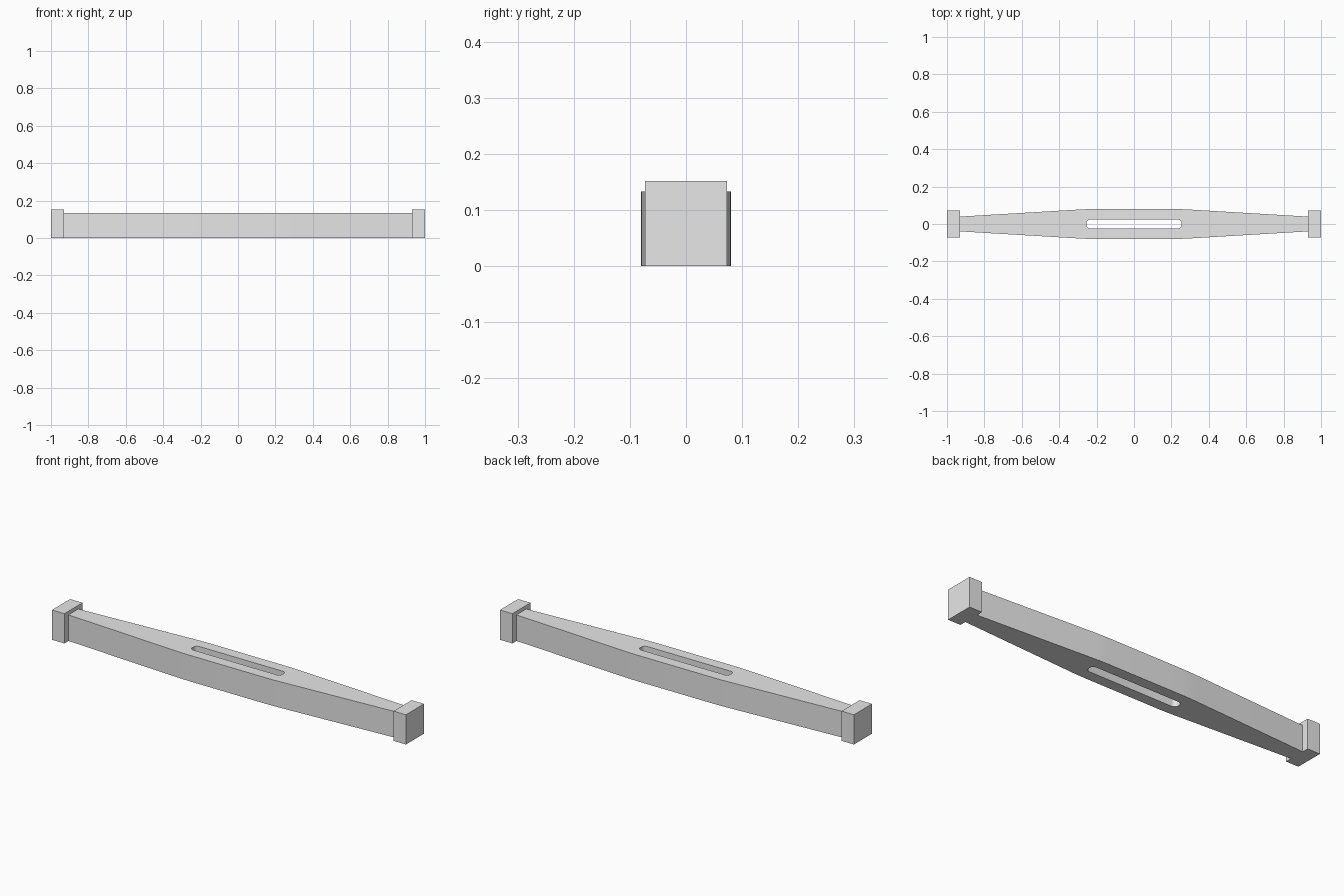
import bpy, bmesh, math

cube = bpy.data.objects.get("Cube")
if cube:
    bpy.data.objects.remove(cube, do_unlink=True)

grey = bpy.data.materials.new("plain_grey")
grey.use_nodes = True
colour = (0.8, 0.8, 0.8, 1)
grey.diffuse_color = colour
grey.node_tree.nodes["Principled BSDF"].inputs["Base Color"].default_value = colour


def prism(name, outline, bottom, top):
    """Extrude a counter-clockwise plan outline from bottom to top."""
    bm = bmesh.new()
    face = bm.faces.new([bm.verts.new((x, y, bottom)) for x, y in outline])
    ext = bmesh.ops.extrude_face_region(bm, geom=[face])
    verts = [v for v in ext["geom"] if isinstance(v, bmesh.types.BMVert)]
    bmesh.ops.translate(bm, verts=verts, vec=(0, 0, top - bottom))
    bmesh.ops.recalc_face_normals(bm, faces=bm.faces)
    mesh = bpy.data.meshes.new(name)
    bm.to_mesh(mesh)
    bm.free()
    mesh.materials.append(grey)
    obj = bpy.data.objects.new(name, mesh)
    bpy.context.collection.objects.link(obj)
    return obj


def rounded_rect(half_x, half_y, radius, steps=6):
    points = []
    for corner, (sx, sy) in enumerate([(1, 1), (-1, 1), (-1, -1), (1, -1)]):
        for i in range(steps + 1):
            a = (corner + i / steps) * math.pi / 2
            points.append((sx * (half_x - radius) + radius * math.cos(a),
                           sy * (half_y - radius) + radius * math.sin(a)))
    return points


# Tapered bar, widest in the middle with a softened bend
quarter = [(0.94, 0.039), (0.29, 0.0775), (0.25, 0.0793), (0.21, 0.08)]
half = quarter + [(-x, y) for x, y in reversed(quarter)]
bar = prism("tapered_bar", half + [(-x, -y) for x, y in half], 0, 0.133)

# Rounded slot through the middle of the bar
cutter = prism("slot_cutter", rounded_rect(0.255, 0.024, 0.02), -0.1, 0.3)
cut = bar.modifiers.new("slot", "BOOLEAN")
cut.operation = "DIFFERENCE"
cut.solver = "EXACT"
cut.object = cutter
bpy.context.view_layer.objects.active = bar
bar.select_set(True)
bpy.ops.object.modifier_apply(modifier="slot")
bpy.data.objects.remove(cutter, do_unlink=True)
bpy.ops.object.shade_smooth_by_angle(angle=math.radians(30))

# Square end blocks
for side, name in ((1, "left_end_block"), (-1, "right_end_block")):
    xs = sorted((side * 0.93, side))
    prism(name, [(xs[0], -0.073), (xs[1], -0.073), (xs[1], 0.073), (xs[0], 0.073)], 0, 0.152)
